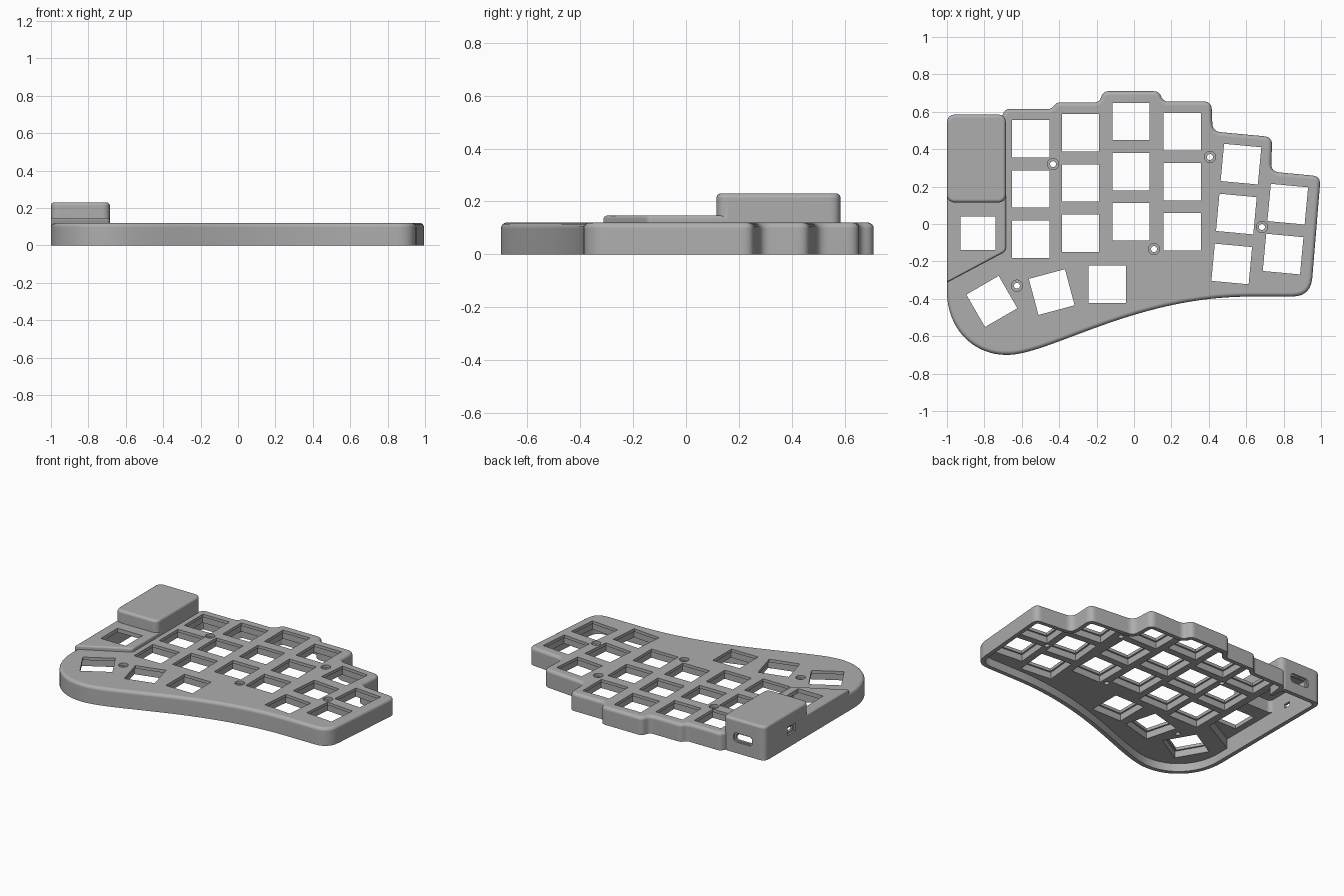
import bpy, bmesh, math
from mathutils import Vector, Matrix

if "Cube" in bpy.data.objects:
    bpy.data.objects.remove(bpy.data.objects["Cube"])

grey = bpy.data.materials.new("plain grey")
grey.use_nodes = True
GREY = (0.42, 0.42, 0.42, 1)
grey.diffuse_color = GREY
grey.node_tree.nodes["Principled BSDF"].inputs["Base Color"].default_value = GREY


def rounded(corners, n=6, closed=True):
    """Polygon with each (x, y, cut) corner replaced by a smooth curve."""
    out, count = [], len(corners)
    for i, (x, y, cut) in enumerate(corners):
        p = Vector((x, y))
        if cut == 0 or (not closed and i in (0, count - 1)):
            out.append(p)
            continue
        a = p + (Vector(corners[i - 1][:2]) - p).normalized() * cut
        b = p + (Vector(corners[(i + 1) % count][:2]) - p).normalized() * cut
        for k in range(n + 1):
            t = k / n
            out.append(a.lerp(p, t).lerp(p.lerp(b, t), t))
    return out


def bezier(a, b, c, d, n):
    a, b, c, d = map(Vector, (a, b, c, d))
    return [a * (1 - t) ** 3 + b * 3 * t * (1 - t) ** 2 + c * 3 * t * t * (1 - t) + d * t ** 3
            for t in (k / n for k in range(n + 1))]


def inset(pts, dist):
    """Clockwise polygon moved inward by an even distance."""
    out = []
    for i, p in enumerate(pts):
        e1 = (p - pts[i - 1]).normalized()
        e2 = (pts[(i + 1) % len(pts)] - p).normalized()
        n1, n2 = Vector((e1.y, -e1.x)), Vector((e2.y, -e2.x))
        out.append(p + (n1 + n2) * dist / (1 + n1.dot(n2)))
    return out


def rect(w, h, cut=0.0):
    return rounded([(-w / 2, -h / 2, cut), (-w / 2, h / 2, cut), (w / 2, h / 2, cut), (w / 2, -h / 2, cut)])


def circle(r, n=24):
    return [Vector((r * math.cos(k * math.tau / n), r * math.sin(k * math.tau / n))) for k in range(n)]


def prism(bm, pts, z0, z1, matrix=Matrix(), bevel=0.0):
    """Closed extrusion of a polygon, with an optional rounded top edge."""
    low = [bm.verts.new(matrix @ Vector((p.x, p.y, z0))) for p in pts]
    high = [bm.verts.new(matrix @ Vector((p.x, p.y, z1))) for p in pts]
    bm.faces.new(low)
    top = bm.faces.new(high)
    for i in range(len(pts)):
        bm.faces.new((low[i - 1], low[i], high[i], high[i - 1]))
    bmesh.ops.recalc_face_normals(bm, faces=bm.faces)
    if bevel:
        bmesh.ops.bevel(bm, geom=list(top.edges), offset=bevel, segments=4,
                        profile=0.5, affect='EDGES', clamp_overlap=False)


def solid(name, shapes):
    bm = bmesh.new()
    for shape in shapes:
        prism(bm, *shape)
    mesh = bpy.data.meshes.new(name)
    bm.to_mesh(mesh)
    bm.free()
    mesh.materials.append(grey)
    obj = bpy.data.objects.new(name, mesh)
    bpy.context.collection.objects.link(obj)
    return obj


def combine(target, tool, operation):
    mod = target.modifiers.new("join", 'BOOLEAN')
    mod.operation, mod.solver, mod.object = operation, 'EXACT', tool
    bpy.context.view_layer.objects.active = target
    bpy.ops.object.modifier_apply(modifier=mod.name)
    bpy.data.objects.remove(tool)


def place(x, y, turn=0):
    return Matrix.Translation((x, y, 0)) @ Matrix.Rotation(math.radians(turn), 4, 'Z')


# Stepped outline with a curved front edge
steps = rounded([
    (-1, -0.2, 0), (-0.9, -0.1, 0), (-0.9, 0.5, 0), (-0.715, 0.5, 0), (-0.705, 0.58, 0),
    (-0.685, 0.615, 0.02), (-0.44, 0.615, 0.02), (-0.415, 0.65, 0.02), (-0.185, 0.65, 0.03),
    (-0.165, 0.71, 0.03), (0.135, 0.71, 0.03), (0.155, 0.655, 0.028), (0.415, 0.655, 0.045),
    (0.42, 0.495, 0.045), (0.74, 0.465, 0.045), (0.732, 0.28, 0.045), (0.998, 0.255, 0.045),
    (0.945, -0.388, 0.1), (0.62, -0.388, 0)], closed=False)
front = bezier((0.62, -0.388), (0, -0.388), (-0.45, -0.7), (-0.68, -0.7), 28)[1:]
thumb = bezier((-0.68, -0.7), (-0.86, -0.7), (-1, -0.56), (-1, -0.36), 16)[1:]
outline = steps + front + thumb

# Outer shell: main case, raised side deck, controller housing
case = solid("keyboard_case", [(outline, 0, 0.12, Matrix(), 0.022)])
deck = [(-1, -0.312, 0), (-1, 0.25, 0), (-0.685, 0.25, 0), (-0.685, -0.145, 0.02)]
combine(case, solid("side_deck", [(rounded(deck), 0, 0.147, Matrix(), 0.012)]), 'UNION')
housing = rect(0.315, 0.47, 0.045)
combine(case, solid("controller_housing", [(housing, 0, 0.23, place(-0.8425, 0.35), 0.018)]), 'UNION')

# Hollow underside
deck_room = [(-0.972, -0.27, 0), (-0.972, 0.2, 0), (-0.713, 0.2, 0), (-0.713, -0.13, 0)]
for room in ((inset(outline, 0.028), -0.1, 0.055),
             (rounded(deck_room), -0.1, 0.12),
             (rect(0.259, 0.414, 0.03), -0.1, 0.205, place(-0.8425, 0.35))):
    combine(case, solid("hollow", [room]), 'DIFFERENCE')

# Key positions: straight columns, tilted columns, thumb fan
PITCH, TILT = 0.268, math.radians(-5.3)
keys = [(x, y - row * PITCH, 0)
        for x, y in ((-0.551, 0.455), (-0.286, 0.487), (-0.016, 0.548), (0.257, 0.494))
        for row in range(3)]
for x, y, rows in ((0.572, 0.32, 3), (0.822, 0.106, 2)):
    keys += [(x + row * PITCH * math.sin(TILT), y - row * PITCH * math.cos(TILT), -5.3)
             for row in range(rows)]
keys += [(-0.144, -0.323, 0), (-0.44, -0.364, 15), (-0.76, -0.414, 30)]
screws = [(-0.433, 0.32), (0.406, 0.358), (0.684, -0.016), (0.107, -0.134), (-0.626, -0.33)]

# Switch openings and screw holes, then wider pockets and screw recesses
holes = [(rect(0.2, 0.2), -0.1, 0.3, place(*k)) for k in keys]
holes.append((rect(0.187, 0.18), -0.1, 0.3, place(-0.835, -0.05)))
holes += [(circle(0.016), -0.1, 0.3, place(*s)) for s in screws]
combine(case, solid("openings", holes), 'DIFFERENCE')
pockets = [(rect(0.222, 0.222), -0.1, 0.1, place(*k)) for k in keys]
pockets += [(circle(0.03), 0.102, 0.3, place(*s)) for s in screws]
combine(case, solid("pockets", pockets), 'DIFFERENCE')

# Cable port on the back wall and switch slot on the outer side wall
back = Matrix.Translation((-0.835, 0.585, 0.105)) @ Matrix.Rotation(math.pi / 2, 4, 'X')
side = Matrix.Translation((-1, 0.3, 0.11)) @ Matrix.Rotation(math.pi / 2, 4, 'Z') @ \
    Matrix.Rotation(math.pi / 2, 4, 'X')
for depth, port, slot in ((0.012, rect(0.14, 0.062, 0.025), rect(0.085, 0.055)),
                          (0.06, rect(0.12, 0.045, 0.02), rect(0.05, 0.028))):
    combine(case, solid("ports", [(port, -depth, depth, back), (slot, -depth, depth, side)]), 'DIFFERENCE')

# Smooth fillets with crisp flats
bpy.ops.object.select_all(action='DESELECT')
case.select_set(True)
bpy.context.view_layer.objects.active = case
bpy.ops.object.shade_smooth_by_angle(angle=math.radians(32))
weighted = case.modifiers.new("flat_shading", 'WEIGHTED_NORMAL')
weighted.keep_sharp = True
